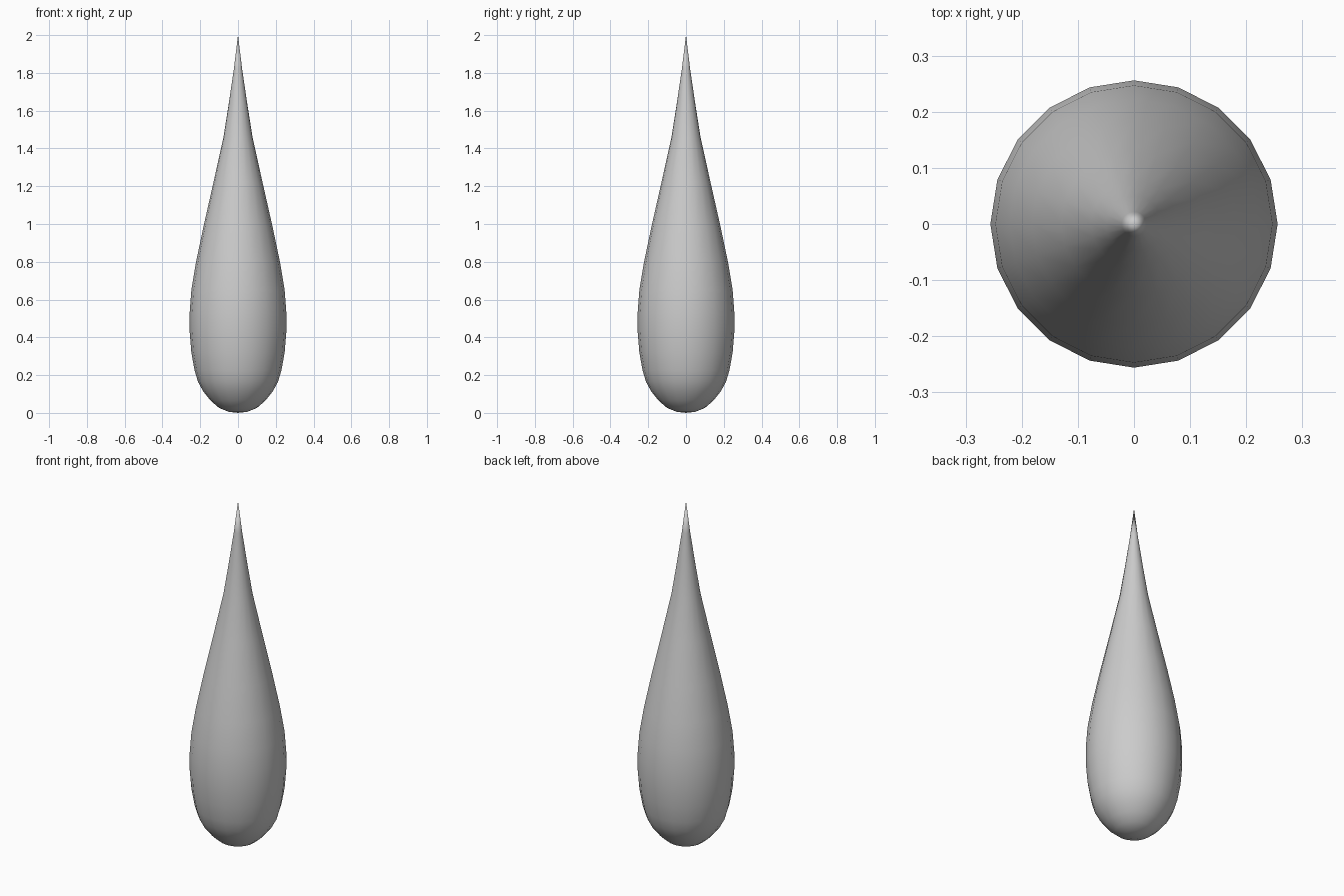
import bpy, bmesh, math

if "Cube" in bpy.data.objects:
    bpy.data.objects.remove(bpy.data.objects["Cube"])

SIDES = 20
# Teardrop profile: (radius, height) from bottom pole to tip
PROFILE = [(0.05, 0.006), (0.1, 0.026), (0.145, 0.065), (0.185, 0.115),
           (0.212, 0.165), (0.23, 0.225), (0.247, 0.32), (0.256, 0.43),
           (0.256, 0.53), (0.247, 0.65), (0.222, 0.8), (0.182, 0.99),
           (0.13, 1.22), (0.077, 1.46), (0.05, 1.63), (0.022, 1.82)]

bm = bmesh.new()
bottom = bm.verts.new((0, 0, 0))
tip = bm.verts.new((0, 0, 2))

# Rings around the axis
rings = []
for r, z in PROFILE:
    rings.append([bm.verts.new((r * math.cos(2 * math.pi * i / SIDES),
                                r * math.sin(2 * math.pi * i / SIDES), z))
                  for i in range(SIDES)])

# Skin and end fans
for i in range(SIDES):
    j = (i + 1) % SIDES
    bm.faces.new((bottom, rings[0][j], rings[0][i]))
    for a, b in zip(rings, rings[1:]):
        bm.faces.new((a[i], a[j], b[j], b[i]))
    bm.faces.new((rings[-1][i], rings[-1][j], tip))

for f in bm.faces:
    f.smooth = True
mesh = bpy.data.meshes.new("teardrop")
bm.to_mesh(mesh)
bm.free()
bpy.context.collection.objects.link(bpy.data.objects.new("teardrop", mesh))
